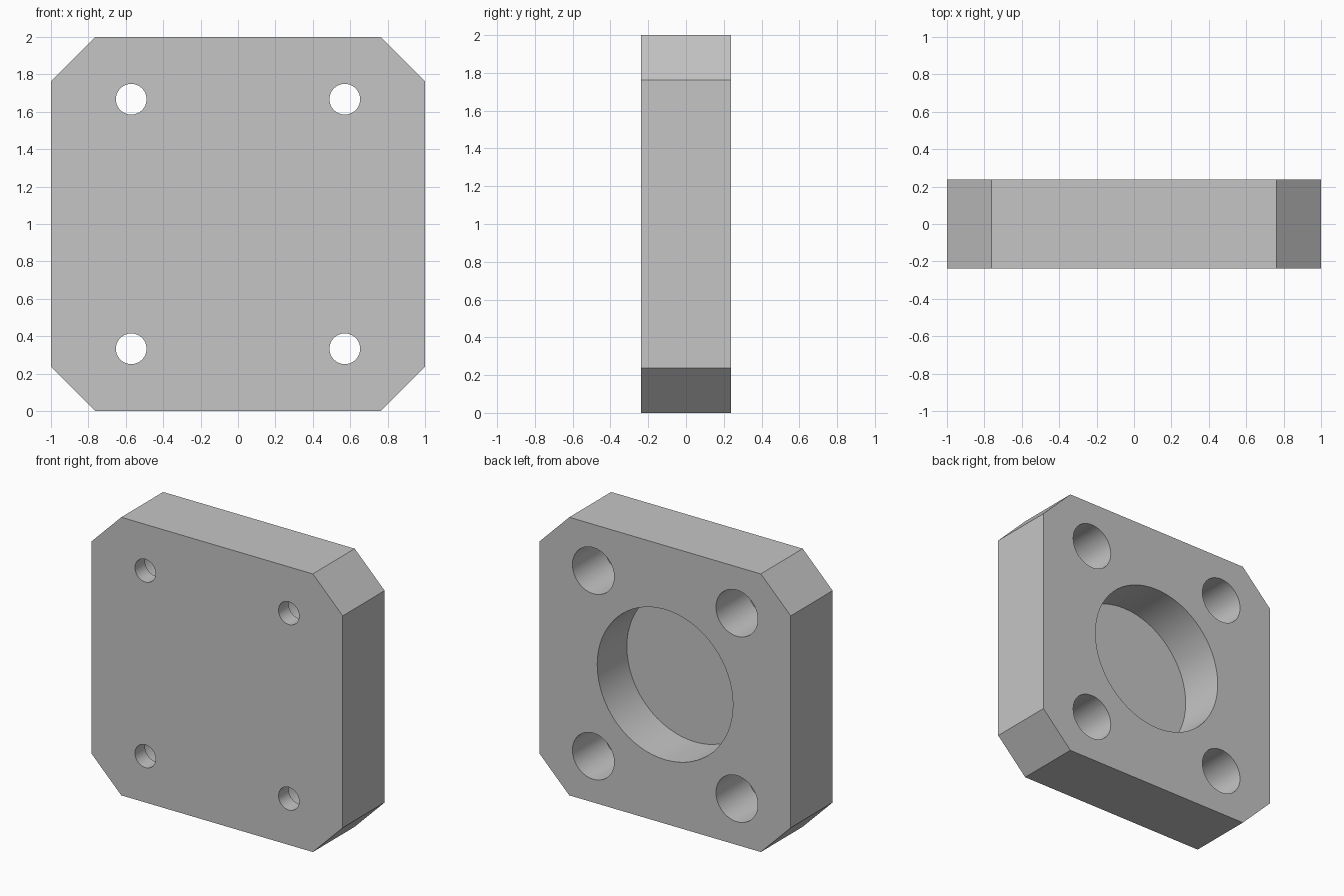
import bpy
import bmesh
from math import radians
from mathutils import Vector

default_cube = bpy.data.objects.get("Cube")
if default_cube:
    bpy.data.objects.remove(default_cube, do_unlink=True)

HALF = 1.0          # half width of the square plate
THICK = 0.476       # plate thickness along y
CHAMFER = 0.238     # corner cut
FRONT, BACK = -THICK / 2, THICK / 2

grey = bpy.data.materials.new("light_grey")
grey.use_nodes = True
grey.diffuse_color = (0.56, 0.56, 0.56, 1)
grey.node_tree.nodes["Principled BSDF"].inputs["Base Color"].default_value = grey.diffuse_color


def make_plate():
    """Square plate with four chamfered corners, extruded front to back."""
    bm = bmesh.new()
    inner = HALF - CHAMFER
    outline = []
    for sx, sz in ((1, 1), (-1, 1), (-1, -1), (1, -1)):
        corner = [(sx * HALF, sz * inner), (sx * inner, sz * HALF)]
        outline += corner if sx == sz else corner[::-1]
    face = bm.faces.new([bm.verts.new((x, FRONT, z + HALF)) for x, z in outline])
    extruded = bmesh.ops.extrude_face_region(bm, geom=[face])["geom"]
    bmesh.ops.translate(bm, vec=Vector((0, THICK, 0)),
                        verts=[v for v in extruded if isinstance(v, bmesh.types.BMVert)])
    bmesh.ops.recalc_face_normals(bm, faces=bm.faces)
    mesh = bpy.data.meshes.new("mounting_plate")
    bm.to_mesh(mesh)
    bm.free()
    obj = bpy.data.objects.new("mounting_plate", mesh)
    bpy.context.collection.objects.link(obj)
    mesh.materials.append(grey)
    return obj


def drill(target, x, z, radius, y_start, y_end):
    """Cut a round hole along y between two depths."""
    bpy.ops.mesh.primitive_cylinder_add(
        vertices=64, radius=radius, depth=y_end - y_start,
        location=(x, (y_start + y_end) / 2, z), rotation=(radians(90), 0, 0))
    cutter = bpy.context.object
    cutter.name = "hole_cutter"
    cutter.hide_render = True
    cutter.data.materials.append(grey)
    cut = target.modifiers.new("hole", "BOOLEAN")
    cut.operation = "DIFFERENCE"
    cut.solver = "EXACT"
    cut.object = cutter
    bpy.context.view_layer.objects.active = target
    bpy.ops.object.modifier_apply(modifier=cut.name)
    bpy.data.objects.remove(cutter, do_unlink=True)


plate = make_plate()

# Round blind pocket in the back
drill(plate, 0, HALF, 0.54, BACK - 0.337, BACK + 0.1)

# Four screw holes, counterbored from the back
for sx in (-1, 1):
    for sz in (-1, 1):
        x, z = sx * 0.571, HALF + sz * 0.667
        drill(plate, x, z, 0.166, FRONT + 0.115, BACK + 0.1)
        drill(plate, x, z, 0.082, FRONT - 0.1, BACK + 0.1)

# Smooth hole walls, crisp edges
bpy.ops.object.select_all(action="DESELECT")
plate.select_set(True)
bpy.context.view_layer.objects.active = plate
bpy.ops.object.shade_smooth_by_angle(angle=radians(30))
